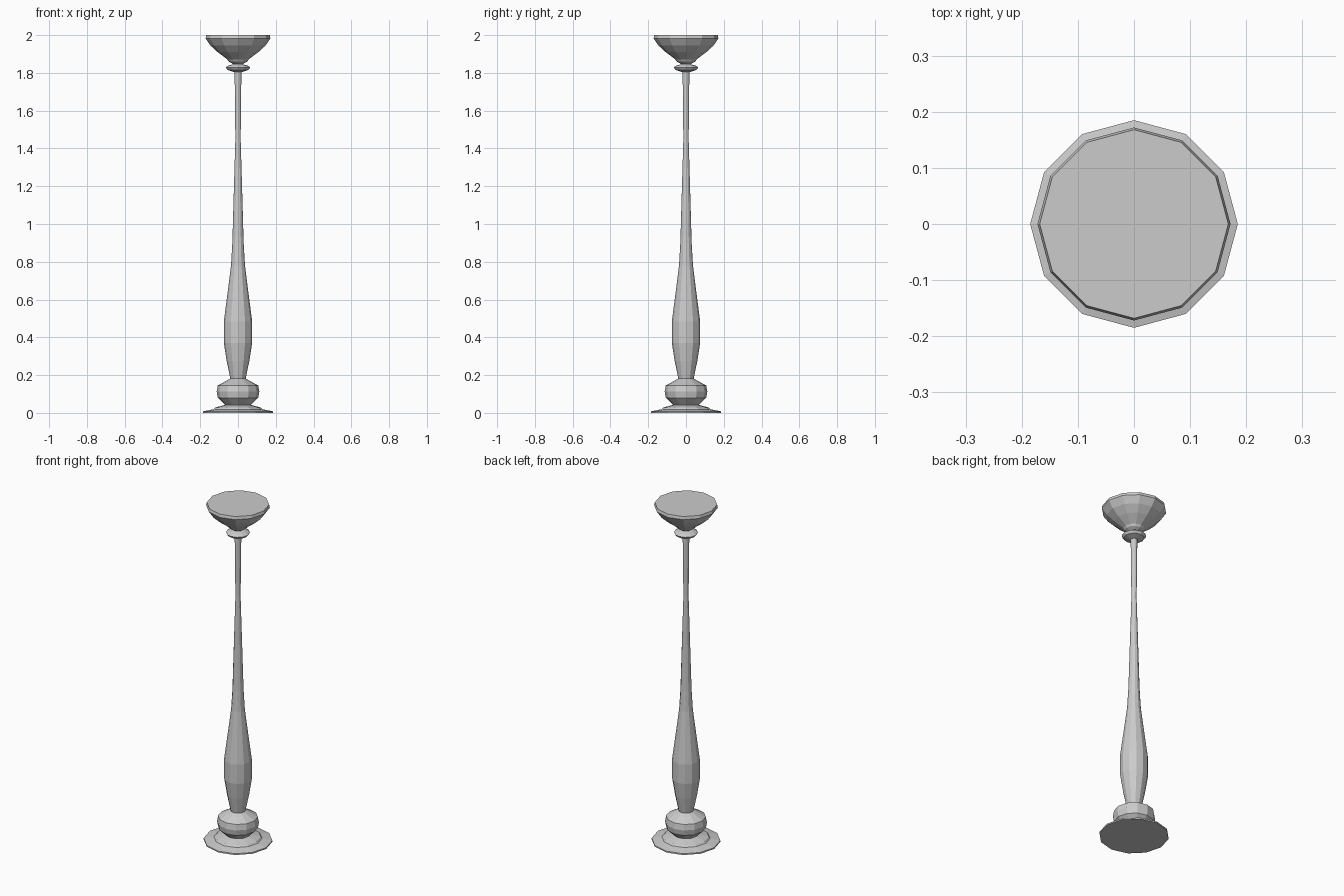
import bpy, bmesh, math

if "Cube" in bpy.data.objects:
    bpy.data.objects.remove(bpy.data.objects["Cube"])

SIDES = 12

grey = bpy.data.materials.new("plain grey")
grey.diffuse_color = (0.6, 0.6, 0.6, 1)
grey.use_nodes = True
grey.node_tree.nodes["Principled BSDF"].inputs["Base Color"].default_value = grey.diffuse_color


def lathe(name, profile):
    """Spin (radius, height) points about z into a capped, flat-faced part."""
    bm = bmesh.new()
    rings = []
    for r, z in profile:
        rings.append([bm.verts.new((r * math.cos(a), r * math.sin(a), z))
                      for a in (2 * math.pi * i / SIDES for i in range(SIDES))])
    for low, high in zip(rings, rings[1:]):
        for i in range(SIDES):
            j = (i + 1) % SIDES
            bm.faces.new((low[i], low[j], high[j], high[i]))
    bm.faces.new(rings[0][::-1])
    bm.faces.new(rings[-1])
    mesh = bpy.data.meshes.new(name)
    bm.to_mesh(mesh)
    bm.free()
    mesh.materials.append(grey)
    obj = bpy.data.objects.new(name, mesh)
    bpy.context.collection.objects.link(obj)
    return obj


# Thin stepped foot plate
lathe("base", [(0.185, 0), (0.185, 0.008), (0.13, 0.019), (0.122, 0.028), (0.07, 0.042)])

# Squat bulb above the foot
lathe("lower_bulb", [(0.065, 0.04), (0.075, 0.05), (0.107, 0.08), (0.113, 0.112),
                     (0.107, 0.145), (0.042, 0.181)])

# Long swelling stem
lathe("stem", [(0.04, 0.178), (0.06, 0.275), (0.075, 0.37), (0.075, 0.485), (0.056, 0.63),
               (0.037, 0.78), (0.03, 0.9), (0.022, 1.18), (0.014, 1.45), (0.018, 1.81)])

# Collar ring under the bowl
lathe("collar", [(0.022, 1.805), (0.055, 1.815), (0.065, 1.829), (0.05, 1.839), (0.022, 1.847)])

# Flared bowl with a flat top
lathe("bowl", [(0.022, 1.845), (0.05, 1.861), (0.057, 1.872), (0.108, 1.91), (0.146, 1.945),
               (0.172, 1.983), (0.168, 2.0), (0.162, 2.0)])
